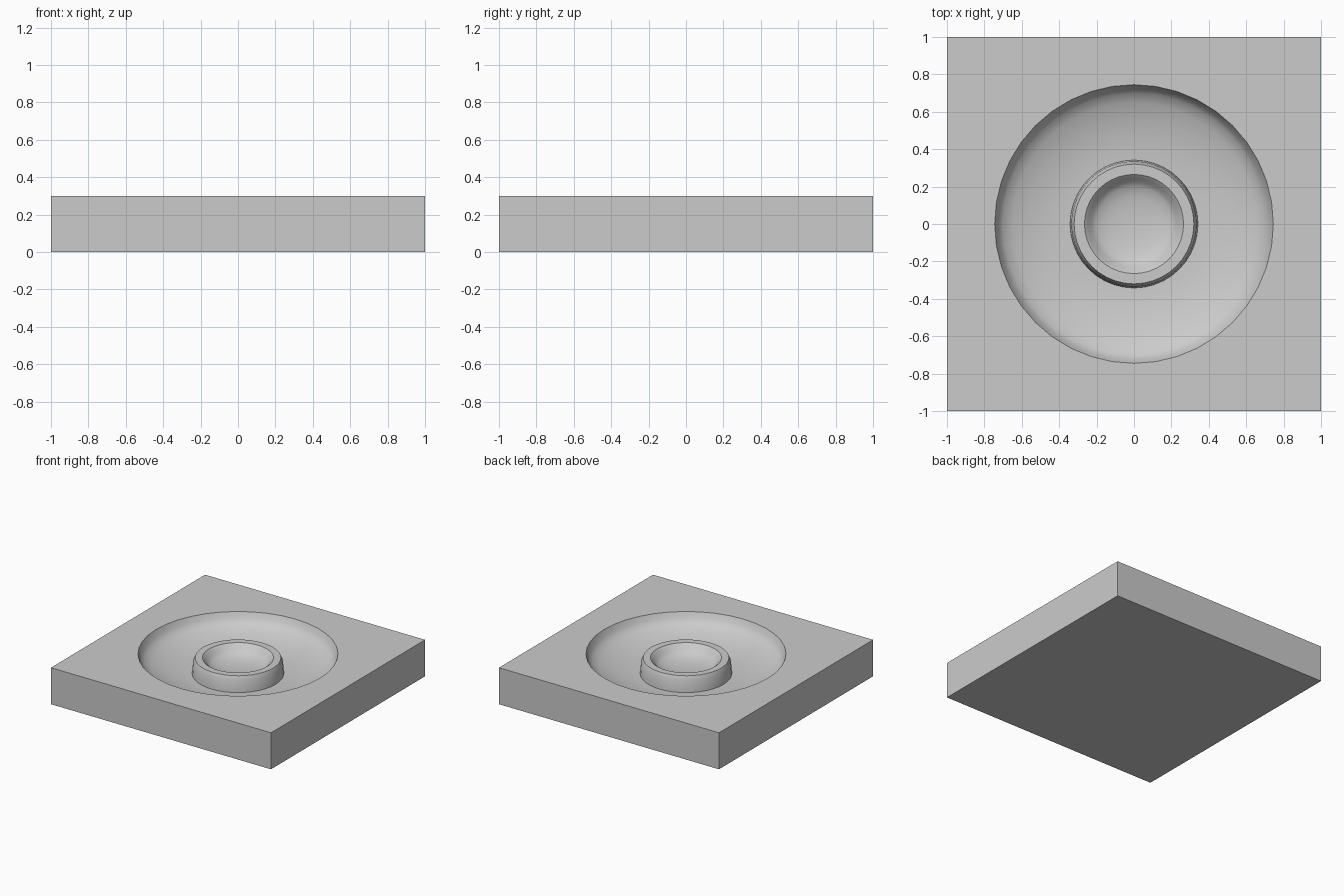
import bpy, bmesh, math

if "Cube" in bpy.data.objects:
    bpy.data.objects.remove(bpy.data.objects["Cube"])

SEG = 40
grey = bpy.data.materials.new("plain grey")
grey.diffuse_color = (0.6, 0.6, 0.6, 1)
grey.use_nodes = True
grey.node_tree.nodes["Principled BSDF"].inputs["Base Color"].default_value = grey.diffuse_color

# (radius, z) profile from basin lip inward: wall, bowl, boss, dish
profile = [(0.745, 0.30), (0.725, 0.255), (0.70, 0.225), (0.65, 0.20), (0.57, 0.173),
           (0.48, 0.153), (0.40, 0.143), (0.342, 0.14), (0.335, 0.235), (0.32, 0.268),
           (0.265, 0.268), (0.245, 0.25), (0.225, 0.222), (0.20, 0.205), (0.15, 0.19),
           (0.08, 0.181)]

bm = bmesh.new()
# revolved basin surface
rings = [[bm.verts.new((r * math.cos(2 * math.pi * i / SEG), r * math.sin(2 * math.pi * i / SEG), z))
          for i in range(SEG)] for r, z in profile]
for a, b in zip(rings, rings[1:]):
    for i in range(SEG):
        j = (i + 1) % SEG
        bm.faces.new((a[i], a[j], b[j], b[i]))
centre = bm.verts.new((0, 0, 0.178))
for i in range(SEG):
    bm.faces.new((rings[-1][i], rings[-1][(i + 1) % SEG], centre))

# square slab around it: sides, underside, top with round opening
corner = [(1, 1), (-1, 1), (-1, -1), (1, -1)]
top = [bm.verts.new((x, y, 0.30)) for x, y in corner]
low = [bm.verts.new((x, y, 0)) for x, y in corner]
bm.faces.new(low[::-1])
q = SEG // 4
for k in range(4):
    n = (k + 1) % 4
    bm.faces.new((low[k], low[n], top[n], top[k]))
    # corner fan over one quarter of the lip, then the triangle to the next corner
    for i in range(k * q, k * q + q):
        bm.faces.new((top[k], rings[0][(i + 1) % SEG], rings[0][i]))
    bm.faces.new((top[k], top[n], rings[0][(k * q + q) % SEG]))
bmesh.ops.recalc_face_normals(bm, faces=bm.faces)

mesh = bpy.data.meshes.new("round_basin_tile")
bm.to_mesh(mesh)
bm.free()
mesh.materials.append(grey)
tile = bpy.data.objects.new("round_basin_tile", mesh)
bpy.context.collection.objects.link(tile)
bpy.context.view_layer.objects.active = tile
tile.select_set(True)
bpy.ops.object.shade_smooth_by_angle(angle=math.radians(30))
